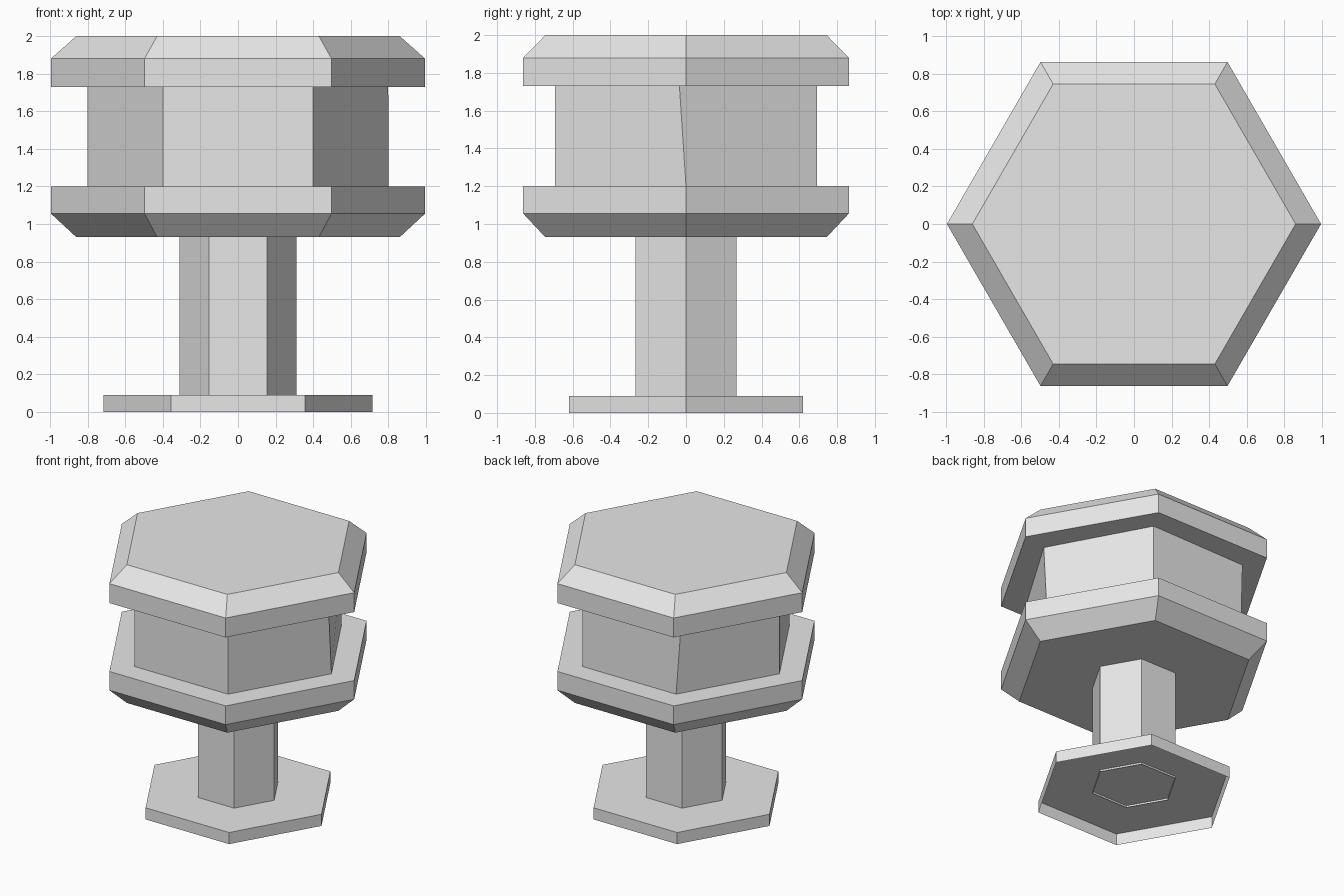
import bpy, bmesh
from math import cos, sin, radians

cube = bpy.data.objects.get("Cube")
if cube:
    bpy.data.objects.remove(cube, do_unlink=True)

grey = bpy.data.materials.new("light grey")
grey.use_nodes = True
grey.diffuse_color = (0.8, 0.8, 0.8, 1)
grey.node_tree.nodes["Principled BSDF"].inputs["Base Color"].default_value = (0.8, 0.8, 0.8, 1)

CORNERS = range(0, 360, 60)


def hex_part(name, profile, cap_bottom=True, cap_top=True, skew=None):
    """Stack hexagonal rings from (radius, z) pairs; skew turns corners of the top ring."""
    bm = bmesh.new()
    rings = []
    for level, (radius, z) in enumerate(profile):
        turn = skew if skew and level == len(profile) - 1 else {}
        angles = [radians(a + turn.get(a, 0)) for a in CORNERS]
        rings.append([bm.verts.new((radius * cos(a), radius * sin(a), z)) for a in angles])
    for low, high in zip(rings, rings[1:]):
        for i in range(len(low)):
            j = (i + 1) % len(low)
            bm.faces.new((low[i], low[j], high[j], high[i]))
    if cap_bottom:
        bm.faces.new(rings[0][::-1])
    if cap_top:
        bm.faces.new(rings[-1])
    mesh = bpy.data.meshes.new(name)
    bm.to_mesh(mesh)
    bm.free()
    mesh.materials.append(grey)
    obj = bpy.data.objects.new(name, mesh)
    bpy.context.collection.objects.link(obj)
    return obj


# Foot plate, hollow underneath
hex_part("base_plate", [(0.715, 0), (0.715, 0.09)], cap_bottom=False)

# Open tube poking slightly through the foot plate
hex_part("stem", [(0.31, 0.075), (0.31, 0.935)], cap_bottom=False, cap_top=False)

# Lower flange, chamfered below
hex_part("lower_flange", [(0.86, 0.93), (0.995, 1.055), (0.995, 1.2)])

# Drum between the flanges, two top corners slightly spread apart
hex_part("drum", [(0.8, 1.2), (0.8, 1.73)], cap_bottom=False, cap_top=False,
         skew={0: -2.5, 120: 2.5})

# Upper flange, chamfered above
hex_part("upper_flange", [(0.995, 1.73), (0.995, 1.88), (0.86, 2.0)])
